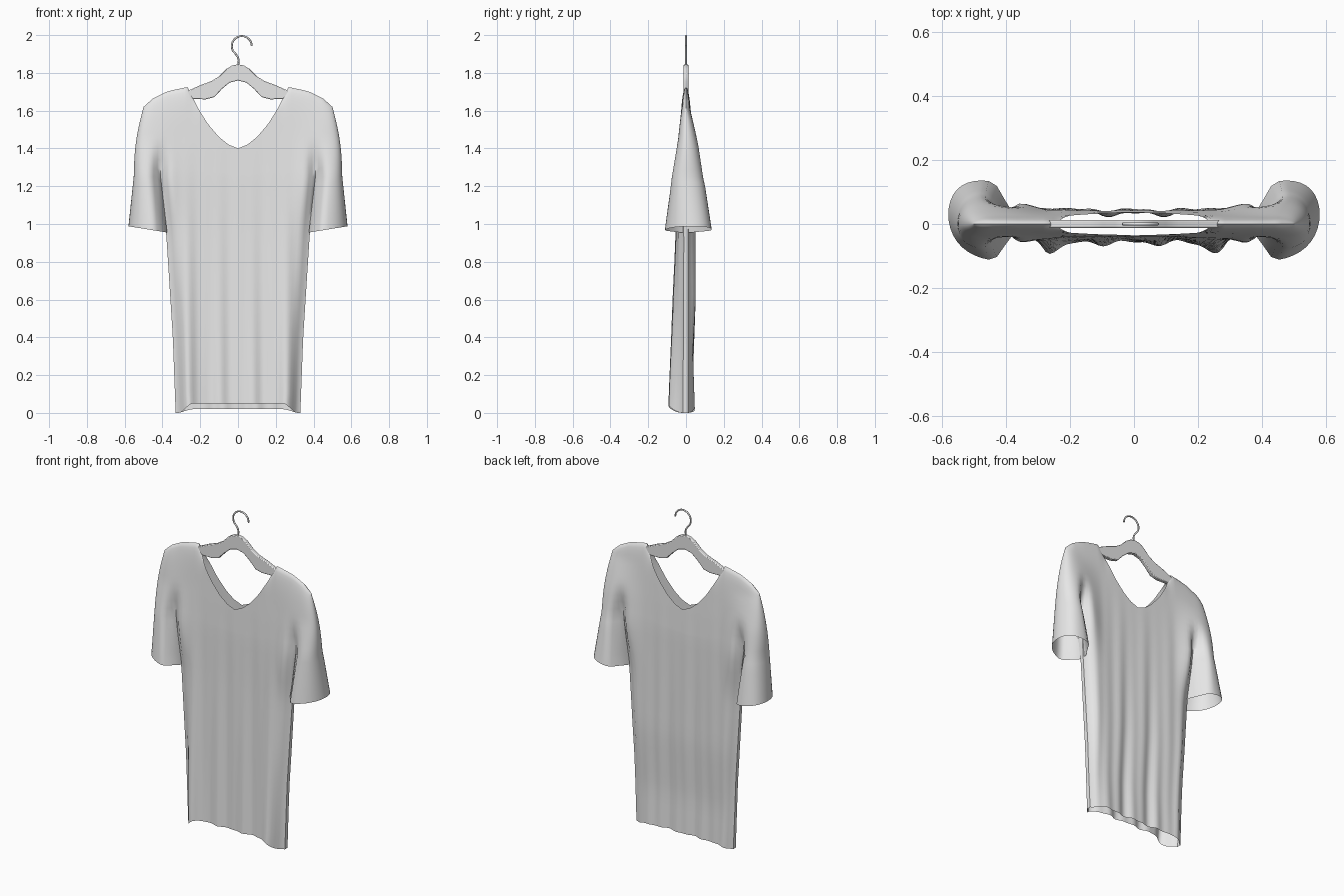
import bpy, bmesh, math

cube = bpy.data.objects.get("Cube")
if cube:
    bpy.data.objects.remove(cube, do_unlink=True)

grey = bpy.data.materials.new("light grey")
grey.diffuse_color = (0.8, 0.8, 0.8, 1)
grey.use_nodes = True
grey.node_tree.nodes["Principled BSDF"].inputs["Base Color"].default_value = (0.8, 0.8, 0.8, 1)


def lerp(a, b, t):
    return a + (b - a) * t


def table(points, x):
    if x <= points[0][0]:
        return points[0][1]
    for (a, p), (b, q) in zip(points, points[1:]):
        if x <= b:
            return lerp(p, q, (x - a) / (b - a))
    return points[-1][1]


def smooth(a, b, x):
    t = min(1, max(0, (x - a) / (b - a)))
    return t * t * (3 - 2 * t)


def finish(ob, angle):
    ob.data.materials.append(grey)
    bpy.ops.object.select_all(action='DESELECT')
    ob.select_set(True)
    bpy.context.view_layer.objects.active = ob
    bpy.ops.object.shade_smooth_by_angle(angle=math.radians(angle))


def mesh_object(name, bm):
    bmesh.ops.recalc_face_normals(bm, faces=bm.faces[:])
    me = bpy.data.meshes.new(name)
    bm.to_mesh(me)
    bm.free()
    ob = bpy.data.objects.new(name, me)
    bpy.context.collection.objects.link(ob)
    return ob


# Outline and depth tables of the shirt
ARMPIT, SEAM, SEAM_TOP = 1.25, 0.41, 0.40
WIDTH = [(0, .33), (.4, .345), (.95, .38), (ARMPIT, SEAM)]
TOP = [(0, 1.40), (.05, 1.42), (.10, 1.46), (.16, 1.53), (.21, 1.61), (.267, 1.725),
       (.33, 1.712), (.38, 1.70), (.45, 1.665), (.50, 1.62)]
BODY = {-1: [(0, .06), (.6, .05), (.95, .043), (1.25, .04), (1.4, .035), (1.72, .022)],
        1: [(0, .035), (.25, .03), (.6, .045), (1.25, .042), (1.4, .036), (1.72, .02)]}
SLEEVE = {-1: [(.97, .125), (1.25, .078), (1.45, .042), (1.65, .022), (1.72, .018)],
          1: [(.97, .125), (1.2, .102), (1.4, .07), (1.6, .026), (1.72, .018)]}


def depth(x, z, side, in_sleeve, seam):
    ax = abs(x)
    m = smooth(.25, .46, ax)
    h = smooth(.9, ARMPIT, z)
    m = max(m, 1 - h) if in_sleeve else m * h
    # cloth folds, stronger toward the hem
    body = table(BODY[side], z)
    fade = max(0, 1 - z / 1.5)
    body += .026 * fade * math.exp(-((ax - .26) / .05) ** 2) * (1 if side < 0 else .6)
    body += .007 * fade * (math.sin(38 * x + side + 1.2 * z) + .6 * math.sin(71 * x - 2 * side))
    d = lerp(body, table(SLEEVE[side], z), m)
    pinch = .75 * (1 - smooth(ARMPIT, 1.47, z))
    return d * (1 - pinch * math.exp(-((ax - seam) / .035) ** 2))


def top_close(t, x):
    return lerp(1, math.sqrt(max(0, 1 - t ** 8)), smooth(.2, .265, abs(x)))


UP = [1 - (1 - k / 14) ** 1.5 for k in range(15)]


def torso_column(u, side):
    pts = []
    hem = lerp(.05, .0, smooth(.72, .95, abs(u))) if side < 0 else lerp(.02, .0, smooth(.7, 1, abs(u)))
    for k in range(18):
        z = lerp(hem, ARMPIT, k / 18)
        w = table(WIDTH, z)
        pts.append((u * w, side * depth(u * w, z, side, False, w), z))
    xt = u * SEAM_TOP
    zt = table(TOP, abs(xt))
    for t in UP:
        x, z = lerp(u * SEAM, xt, t), lerp(ARMPIT, zt, t)
        seam = lerp(SEAM, SEAM_TOP, t)
        pts.append((x, side * depth(x, z, side, False, seam) * top_close(t, x), z))
    return pts


def sleeve_column(s, side, mirror):
    pts = []
    close = math.sqrt(max(0, 1 - s ** 4))
    cuff = lerp(.955, .988, s)
    for k in range(9):
        f = k / 9
        z = lerp(cuff, ARMPIT, f)
        inner, outer = lerp(.375, SEAM, f), lerp(.58, .552, f)
        x = lerp(inner, outer, s)
        y = side * depth(x, z, side, True, inner) * close + .03 * s * (1 - f)
        pts.append((mirror * x, y, z))
    xt = lerp(SEAM_TOP, .50, s)
    zt = table(TOP, xt)
    for t in UP:
        x = lerp(lerp(SEAM, .552, s), xt, t) + .014 * s * math.sin(math.pi * t)
        z = lerp(ARMPIT, zt, t)
        y = side * depth(x, z, side, True, lerp(SEAM, SEAM_TOP, t)) * close * top_close(t, x)
        pts.append((mirror * x, y, z))
    return pts


def add_grid(bm, columns):
    grid = [[bm.verts.new(p) for p in col] for col in columns]
    for a, b in zip(grid, grid[1:]):
        for k in range(len(a) - 1):
            bm.faces.new((a[k], b[k], b[k + 1], a[k + 1]))
    return grid


def add_strip(bm, a, b, rows):
    for k in range(rows):
        bm.faces.new((a[k], b[k], b[k + 1], a[k + 1]))


# Shirt: front and back panels, sleeves, and side strips below the armpit
bm = bmesh.new()
panels = [add_grid(bm, [torso_column(i / 24, side) for i in range(-24, 25)]) for side in (-1, 1)]
for end in (0, -1):
    add_strip(bm, panels[0][end], panels[1][end], 18)
for mirror in (-1, 1):
    halves = [add_grid(bm, [sleeve_column(math.sin(i / 12 * math.pi / 2), side, mirror)
                            for i in range(13)]) for side in (-1, 1)]
    add_strip(bm, halves[0][0], halves[1][0], 9)
bmesh.ops.remove_doubles(bm, verts=bm.verts[:], dist=.0005)
finish(mesh_object("shirt", bm), 60)

# Hanger body: mirrored outline given thickness
upper = [(0, 1.845), (.03, 1.84), (.06, 1.822), (.10, 1.782), (.14, 1.757), (.20, 1.735),
         (.27, 1.703), (.36, 1.675), (.45, 1.625)]
lower = [(.46, 1.595), (.40, 1.61), (.25, 1.662), (.17, 1.66), (.125, 1.672), (.085, 1.715),
         (.045, 1.748), (0, 1.76)]
right = upper + lower
outline = right + [(-x, z) for x, z in reversed(right) if x > 0]
bm = bmesh.new()
face = bm.faces.new([bm.verts.new((x, -.012, z)) for x, z in outline])
out = bmesh.ops.extrude_face_region(bm, geom=[face])
bmesh.ops.translate(bm, vec=(0, .024, 0),
                    verts=[v for v in out["geom"] if isinstance(v, bmesh.types.BMVert)])
hanger = mesh_object("hanger_body", bm)
bevel = hanger.modifiers.new("Bevel", 'BEVEL')
bevel.width = .004
bevel.segments = 2
bevel.limit_method = 'ANGLE'
bevel.angle_limit = math.radians(50)
finish(hanger, 35)

# Hanger hook: bent wire
path = [(0, 1.835), (.004, 1.865), (0, 1.882), (-.016, 1.905)]
for i in range(17):
    a = math.radians(lerp(208, 0, i / 16))
    path.append((.02 + .053 * math.cos(a), 1.942 + .053 * math.sin(a)))
curve = bpy.data.curves.new("hanger_hook", 'CURVE')
curve.dimensions = '3D'
curve.bevel_depth = .005
curve.bevel_resolution = 2
curve.use_fill_caps = True
spline = curve.splines.new('POLY')
spline.points.add(len(path) - 1)
for p, (x, z) in zip(spline.points, path):
    p.co = (x, 0, z, 1)
hook = bpy.data.objects.new("hanger_hook", curve)
bpy.context.collection.objects.link(hook)
bpy.ops.object.select_all(action='DESELECT')
hook.select_set(True)
bpy.context.view_layer.objects.active = hook
bpy.ops.object.convert(target='MESH')
finish(bpy.context.view_layer.objects.active, 50)
